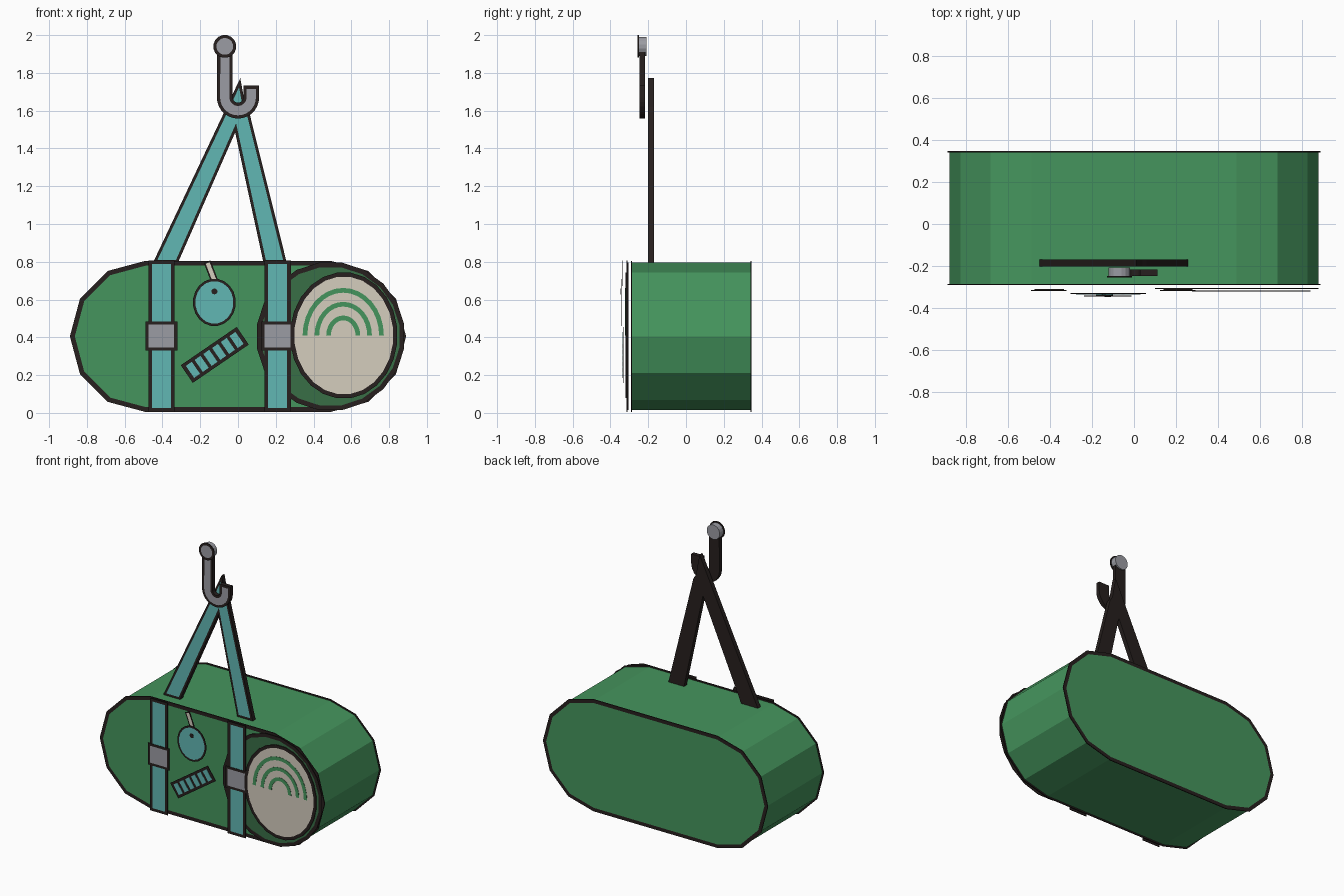
import bpy, bmesh
from math import sin, cos, pi, radians

cube = bpy.data.objects.get("Cube")
if cube:
    bpy.data.objects.remove(cube, do_unlink=True)


def material(name, rgb):
    m = bpy.data.materials.new(name)
    m.use_nodes = True
    m.diffuse_color = (*rgb, 1)
    bsdf = next(n for n in m.node_tree.nodes if n.type == 'BSDF_PRINCIPLED')
    bsdf.inputs["Base Color"].default_value = (*rgb, 1)
    return m


GREEN = material("canvas_green", (0.060, 0.300, 0.110))
DARK = material("dark_green", (0.040, 0.156, 0.061))
TEAL = material("strap_teal", (0.120, 0.475, 0.455))
CREAM = material("cream", (0.665, 0.610, 0.515))
GREY = material("metal_grey", (0.330, 0.335, 0.370))
BLACK = material("outline_black", (0.020, 0.014, 0.013))


def plate(name, outline, y_face, y_rear, colour, border=0.0, edge=BLACK):
    """Prism from an x-z outline; with a border, its face gets an inset coloured panel."""
    bm = bmesh.new()
    face_ring = [bm.verts.new((x, y_face, z)) for x, z in outline]
    rear_ring = [bm.verts.new((x, y_rear, z)) for x, z in outline]
    face = bm.faces.new(face_ring)
    bm.faces.new(rear_ring[::-1])
    n = len(outline)
    for i in range(n):
        j = (i + 1) % n
        bm.faces.new((face_ring[j], face_ring[i], rear_ring[i], rear_ring[j]))
    bmesh.ops.recalc_face_normals(bm, faces=bm.faces)
    if border:
        bmesh.ops.inset_individual(bm, faces=[face], thickness=border, use_even_offset=True)
        face.material_index = 1
    mesh = bpy.data.meshes.new(name)
    bm.to_mesh(mesh)
    bm.free()
    mesh.materials.append(edge if border else colour)
    if border:
        mesh.materials.append(colour)
    obj = bpy.data.objects.new(name, mesh)
    bpy.context.collection.objects.link(obj)
    return obj


def arc(cx, cz, rx, rz, start, end, steps):
    angles = [radians(start + (end - start) * i / steps) for i in range(steps + 1)]
    return [(cx + rx * cos(a), cz + rz * sin(a)) for a in angles]


def ellipse(cx, cz, rx, rz, sides):
    return arc(cx, cz, rx, rz, 180 / sides, 360 + 180 / sides, sides)[:-1]


def box(x0, x1, z0, z1):
    return [(x0, z0), (x1, z0), (x1, z1), (x0, z1)]


def bar(cx, cz, length, width, angle):
    c, s = cos(radians(angle)), sin(radians(angle))
    return [(cx + u * c - v * s, cz + u * s + v * c)
            for u, v in box(-length / 2, length / 2, -width / 2, width / 2)]


def stadium(r):
    return arc(0.49, MID, r, r, -90, 90, 6) + arc(-0.49, MID, r, r, 90, 270, 6)


MID = 0.405

# Bag body with an outlined panel at each end
plate("bag_body", stadium(0.39), -0.286, 0.343, GREEN)
plate("front_panel", stadium(0.40), -0.292, -0.285, GREEN, 0.025)
plate("back_panel", stadium(0.40), 0.347, 0.341, GREEN, 0.025)

# Round pocket with its emblem of arches
plate("round_pocket", ellipse(0.49, MID, 0.395, 0.395, 20), -0.310, -0.305, DARK, 0.025)
plate("pocket_window", ellipse(0.56, 0.41, 0.285, 0.335, 24), -0.321, -0.316, CREAM, 0.022)
for i, r in enumerate((0.215, 0.152, 0.09)):
    arch = (arc(0.557, 0.41, r, r * 1.17, 0, 180, 16)
            + arc(0.557, 0.41, r - 0.025, r * 1.17 - 0.025, 180, 0, 16))
    plate(f"arch_{i + 1}", arch, -0.323, -0.320, GREEN)

# Front straps and buckles
for side, x in (("right", -0.405), ("left", 0.21)):
    plate(f"{side}_strap", box(x - 0.07, x + 0.07, 0.005, 0.808), -0.316, -0.311, TEAL, 0.02)
    plate(f"{side}_buckle", box(x - 0.086, x + 0.084, 0.33, 0.485), -0.319, -0.314, GREY, 0.017)

# Hanging tag on a string
plate("tag_string", bar(-0.14, 0.74, 0.13, 0.038, -69), -0.340, -0.336, CREAM, 0.008)
plate("tag", ellipse(-0.125, 0.585, 0.114, 0.126, 20), -0.345, -0.341, TEAL, 0.013)
plate("tag_hole", ellipse(-0.125, 0.643, 0.016, 0.016, 10), -0.347, -0.344, BLACK)

# Slanted patch with a row of cells
tilt = 34.4
plate("patch", bar(-0.123, 0.307, 0.359, 0.113, tilt), -0.334, -0.330, BLACK)
for i in range(6):
    d = (i - 2.5) * 0.056
    cell = bar(-0.123 + d * cos(radians(tilt)), 0.307 + d * sin(radians(tilt)), 0.038, 0.077, tilt)
    plate(f"patch_cell_{i + 1}", cell, -0.336, -0.333, TEAL)

# Carrying handle: two joined arms, the longer one passing over the hook
handle = [(-0.45, 0.795), (-0.318, 0.795), (-0.015, 1.485), (0.135, 0.795), (0.258, 0.795),
          (0.06, 1.59), (0.04, 1.62), (0.012, 1.772)]
plate("handle", handle, -0.202, -0.17, TEAL, 0.015)

# Hook and its pivot
hook = ([(-0.11, 1.91)] + arc(0, 1.67, 0.112, 0.112, 180, 360, 14) + [(0.112, 1.732), (0.028, 1.732)]
        + arc(0, 1.67, 0.028, 0.028, 360, 180, 10) + [(-0.028, 1.91)])
plate("hook", hook, -0.247, -0.218, GREY, 0.017)
plate("hook_pivot", ellipse(-0.07, 1.94, 0.052, 0.052, 16), -0.250, -0.208, GREY)
plate("pivot_cap", ellipse(-0.07, 1.94, 0.061, 0.061, 16), -0.256, -0.249, GREY, 0.016)
